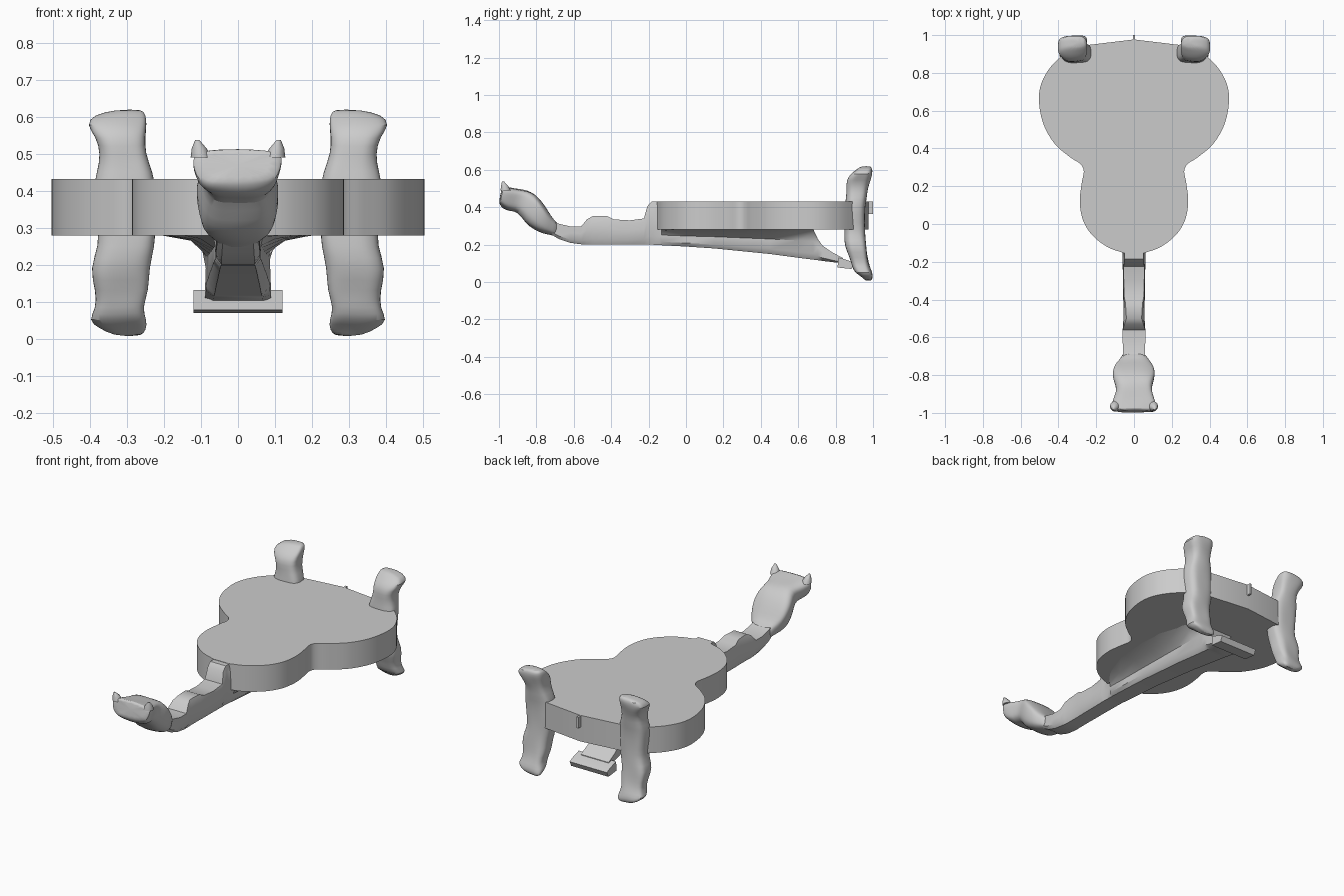
import bpy, bmesh, math
from mathutils import Vector, noise


def skin(name, rings, angle=35, subdiv=0):
    """Bridge a list of closed rings into a capped solid."""
    bm = bmesh.new()
    loops = [[bm.verts.new(p) for p in ring] for ring in rings]
    n = len(loops[0])
    for a, b in zip(loops, loops[1:]):
        for i in range(n):
            bm.faces.new((a[i], a[(i + 1) % n], b[(i + 1) % n], b[i]))
    bm.faces.new(loops[0])
    bm.faces.new(loops[-1])
    bmesh.ops.recalc_face_normals(bm, faces=bm.faces)
    me = bpy.data.meshes.new(name)
    bm.to_mesh(me)
    bm.free()
    me.shade_smooth()
    me.set_sharp_from_angle(angle=math.radians(angle))
    ob = bpy.data.objects.new(name, me)
    bpy.context.collection.objects.link(ob)
    if subdiv:
        ob.modifiers.new("Soften", 'SUBSURF').levels = subdiv
        ob.modifiers["Soften"].render_levels = subdiv
    return ob


def oval(c, u, v, power=0.62, flare=0.0, rough=0.007, n=24):
    """Boxy oval ring with a little carved roughness."""
    ring = []
    for i in range(n):
        a = 2 * math.pi * i / n
        ca, sa = math.cos(a), math.sin(a)
        s = math.copysign(abs(ca) ** power, ca)
        t = math.copysign(abs(sa) ** power, sa)
        p = c + u * s * (1 + flare * t) + v * t
        ring.append(p + noise.noise_vector(p * 16) * rough)
    return ring


def box(name, x, y0, y1, z0, z1):
    rings = [[(-x, y, z0), (x, y, z0), (x, y, z1), (-x, y, z1)] for y in (y0, y1)]
    return skin(name, rings)


def spline(pts, steps=6):
    """Catmull-Rom samples through 2D points."""
    p = [Vector(q) for q in pts]
    p = [2 * p[0] - p[1]] + p + [2 * p[-1] - p[-2]]
    out = []
    for i in range(1, len(p) - 2):
        a, b, c, d = p[i - 1:i + 3]
        for k in range(steps):
            t = k / steps
            out.append(0.5 * (2 * b + (c - a) * t + (2 * a - 5 * b + 4 * c - d) * t * t
                              + (3 * b - a - 3 * c + d) * t ** 3))
    return out + [p[-2]]


# Body: flat pear-shaped sound box
half = spline([(0.05, -0.155), (0.14, -0.122), (0.22, -0.06), (0.27, 0.02), (0.287, 0.12),
               (0.276, 0.22), (0.266, 0.28), (0.285, 0.318), (0.34, 0.355), (0.42, 0.425),
               (0.48, 0.53), (0.503, 0.65), (0.492, 0.74), (0.45, 0.82), (0.39, 0.885),
               (0.34, 0.925)])
half += [Vector((0.24, 0.948)), Vector((0.0, 0.977))]
outline = half + [Vector((-p.x, p.y)) for p in reversed(half[:-1])]
skin("body", [[(p.x, p.y, z) for p in outline] for z in (0.28, 0.432)])

# Neck and the beam running under the body: y, bottom z, top z, half width, top half width
stations = [(-0.73, 0.26, 0.33, 0.055, 0.055), (-0.68, 0.23, 0.312, 0.058, 0.058),
            (-0.62, 0.21, 0.298, 0.06, 0.06), (-0.56, 0.202, 0.298, 0.06, 0.06),
            (-0.53, 0.2, 0.335, 0.058, 0.05), (-0.50, 0.2, 0.352, 0.056, 0.04),
            (-0.42, 0.2, 0.352, 0.056, 0.045), (-0.385, 0.2, 0.335, 0.058, 0.052),
            (-0.30, 0.2, 0.33, 0.058, 0.054), (-0.225, 0.2, 0.34, 0.06, 0.056),
            (-0.207, 0.2, 0.405, 0.06, 0.05), (-0.185, 0.2, 0.43, 0.06, 0.05),
            (-0.14, 0.198, 0.43, 0.06, 0.05), (-0.13, 0.197, 0.288, 0.062, 0.075),
            (0.0, 0.19, 0.284, 0.065, 0.17), (0.15, 0.18, 0.284, 0.068, 0.22),
            (0.3, 0.165, 0.284, 0.072, 0.23), (0.45, 0.15, 0.284, 0.077, 0.22),
            (0.6, 0.13, 0.284, 0.082, 0.17), (0.68, 0.12, 0.284, 0.085, 0.13),
            (0.705, 0.117, 0.23, 0.086, 0.086), (0.73, 0.113, 0.195, 0.087, 0.087),
            (0.78, 0.107, 0.16, 0.088, 0.088), (0.84, 0.1, 0.128, 0.09, 0.09)]
rings = []
for y, zb, zt, w, wt in stations:
    h = zt - zb
    prof = [(0.75 * w, zb), (w, zb + 0.2 * h), (w, zb + 0.6 * h),
            (w + 0.35 * (wt - w), zb + 0.86 * h), (wt, zt)]
    rings.append([(x, y, z) for x, z in prof] + [(-x, y, z) for x, z in reversed(prof)])
skin("neck", rings, 40)

# Foot plate at the end of the beam
skin("foot_plate", [[(x, 0.81, 0.078), (x, 0.885, 0.07), (x, 0.9, 0.1),
                     (x, 0.87, 0.115), (x, 0.815, 0.132)] for x in (-0.12, 0.12)], 20)

# Carved head: top y, top z, bottom y, bottom z, half width
rings = []
for yt, zt, yb, zb, w in [(-0.67, 0.305, -0.68, 0.235, 0.055), (-0.71, 0.335, -0.72, 0.252, 0.07),
                          (-0.73, 0.37, -0.76, 0.262, 0.098), (-0.77, 0.43, -0.81, 0.277, 0.112),
                          (-0.81, 0.475, -0.86, 0.315, 0.107), (-0.85, 0.49, -0.90, 0.375, 0.09),
                          (-0.89, 0.497, -0.945, 0.378, 0.1), (-0.94, 0.507, -0.98, 0.393, 0.117),
                          (-0.98, 0.515, -0.997, 0.415, 0.12), (-0.985, 0.51, -0.998, 0.43, 0.11)]:
    top, bot = Vector((0, yt, zt)), Vector((0, yb, zb))
    rings.append(oval((top + bot) / 2, Vector((w, 0, 0)), (top - bot) / 2, flare=0.12))
skin("head", rings, 50, 1)


# Pointed ears on the head
for s in (-1, 1):
    rings = [oval(Vector((s * x, y, z)), Vector((r, 0, 0)), Vector((0, r, 0)), 1, rough=0, n=10)
             for x, y, z, r in [(0.1, -0.965, 0.49, 0.028), (0.105, -0.97, 0.515, 0.02),
                                (0.11, -0.978, 0.537, 0.006)]]
    skin("ear", rings, 60)

# Carved legs passing through the body edge: z, x range, y range
leg = [(0.008, 0.26, 0.33, 0.96, 0.99), (0.025, 0.25, 0.375, 0.945, 1.0),
       (0.05, 0.247, 0.405, 0.9, 0.995), (0.085, 0.257, 0.382, 0.885, 0.98),
       (0.13, 0.24, 0.385, 0.875, 0.97), (0.19, 0.238, 0.403, 0.85, 0.965),
       (0.25, 0.225, 0.373, 0.845, 0.955), (0.31, 0.222, 0.38, 0.85, 0.955),
       (0.41, 0.222, 0.39, 0.85, 0.96), (0.45, 0.23, 0.383, 0.855, 0.965),
       (0.5, 0.252, 0.37, 0.862, 0.97), (0.545, 0.25, 0.388, 0.858, 0.985),
       (0.58, 0.247, 0.412, 0.882, 0.997), (0.605, 0.25, 0.39, 0.92, 0.997),
       (0.619, 0.26, 0.32, 0.94, 0.985)]
for side, s in (("left", -1), ("right", 1)):
    rings = []
    for z, x0, x1, y0, y1 in leg:
        ring = oval(Vector(((x0 + x1) / 2, (y0 + y1) / 2, z)),
                    Vector(((x1 - x0) / 2, 0, 0)), Vector((0, (y1 - y0) / 2, 0)))
        rings.append([(s * p.x, p.y, p.z) for p in ring])
    skin(side + "_leg", rings, 50, 1)

# String pin on the back edge
box("pin", 0.006, 0.965, 1.0, 0.365, 0.43)
